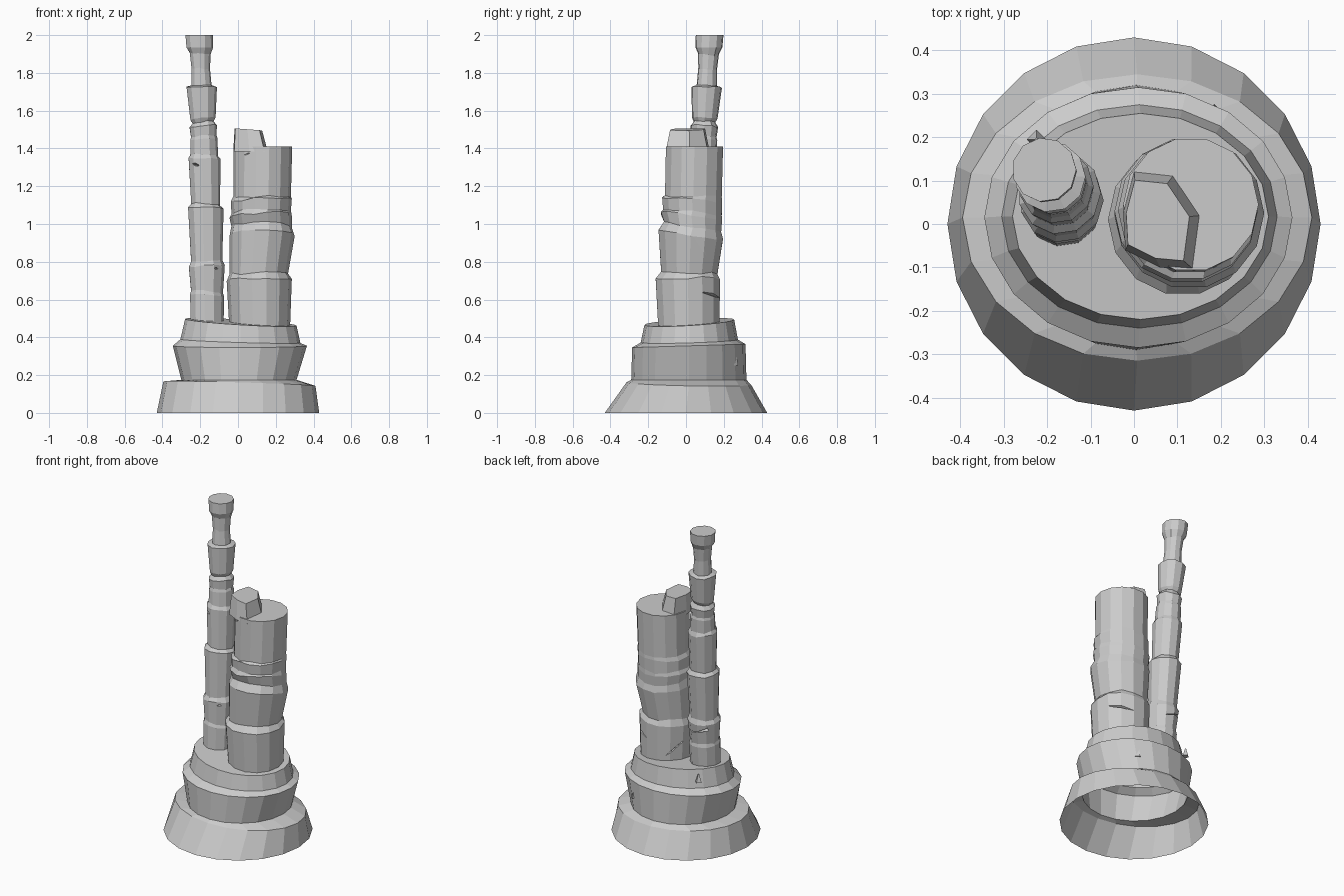
import bpy
import bmesh
import math
import random
from mathutils import Vector, Euler

random.seed(7)

default_cube = bpy.data.objects.get("Cube")
if default_cube:
    bpy.data.objects.remove(default_cube, do_unlink=True)

# One plain stone colour
stone = bpy.data.materials.new("stone_grey")
stone.use_nodes = True
stone_colour = (0.6, 0.6, 0.6, 1.0)
stone.diffuse_color = stone_colour
stone.node_tree.nodes["Principled BSDF"].inputs["Base Color"].default_value = stone_colour


def finish(name, bm):
    """Turn a bmesh into a named stone object."""
    bmesh.ops.recalc_face_normals(bm, faces=bm.faces)
    mesh = bpy.data.meshes.new(name)
    bm.to_mesh(mesh)
    bm.free()
    mesh.materials.append(stone)
    obj = bpy.data.objects.new(name, mesh)
    bpy.context.collection.objects.link(obj)
    return obj


def ring(z, x_min, x_max, y_min, y_max, slope_x=0, slope_y=0, sides=12, jag=0):
    """Points of a tilted ellipse given by its extents."""
    centre_x, centre_y = (x_min + x_max) / 2, (y_min + y_max) / 2
    points = []
    for i in range(sides):
        angle = math.tau * i / sides
        dx = math.cos(angle) * (x_max - x_min) / 2
        dy = math.sin(angle) * (y_max - y_min) / 2
        height = z + slope_x * dx + slope_y * dy + random.uniform(-jag, jag)
        points.append(Vector((centre_x + dx, centre_y + dy, height)))
    return points


def loft(name, rings, close_bottom=True):
    """Skin a stack of rings, capping the top and optionally the bottom."""
    bm = bmesh.new()
    loops = [[bm.verts.new(point) for point in points] for points in rings]
    for lower, upper in zip(loops, loops[1:]):
        for i in range(len(lower)):
            j = (i + 1) % len(lower)
            bm.faces.new((lower[i], lower[j], upper[j], upper[i]))
    bm.faces.new(loops[-1])
    if close_bottom:
        bm.faces.new(list(reversed(loops[0])))
    return finish(name, bm)


def crack(target, location, size, turn, roll):
    """Cut a thin wedge-shaped crack into a pillar."""
    bm = bmesh.new()
    bmesh.ops.create_cone(bm, cap_ends=True, segments=4, radius1=1, radius2=0, depth=2)
    for vert in bm.verts:
        x, y, z = vert.co
        vert.co = Vector((z * size, x * 0.03, y * 0.012))
        vert.co.rotate(Euler((0, roll, turn)))
        vert.co += Vector(location)
    cutter = finish("crack_cutter", bm)
    cutter.hide_render = True
    modifier = target.modifiers.new("crack", 'BOOLEAN')
    modifier.operation = 'DIFFERENCE'
    modifier.object = cutter
    bpy.context.view_layer.objects.active = target
    bpy.ops.object.modifier_apply(modifier=modifier.name)
    bpy.data.objects.remove(cutter, do_unlink=True)


# Stepped hollow base, open underneath
base_rows = [
    (0, -.43, .43, -.43, .43),
    (.155, -.395, .41, -.315, .345, -.03, -.02),
    (.175, -.30, .31, -.29, .32),
    (.355, -.345, .365, -.285, .315, 0, .03),
    (.38, -.305, .33, -.24, .275, -.03, .03),
    (.48, -.28, .31, -.22, .255, -.06, .06),
]
loft("stepped_base", [ring(*row, sides=20) for row in base_rows], close_bottom=False)

# Wide broken pillar
wide_rows = [
    (.44, -.045, .275, -.15, .18),
    (.71, -.06, .285, -.165, .185, .04, 0),
    (.74, -.045, .265, -.135, .17),
    (.94, -.045, .30, -.15, .20, 0, -.13),
    (.985, -.035, .285, -.12, .19, 0, -.13),
    (1.04, -.045, .285, -.137, .195, .05, -.12),
    (1.06, -.035, .28, -.125, .193, .05, -.12),
    (1.125, -.037, .285, -.13, .195, .02, -.06),
    (1.145, -.025, .28, -.115, .193),
    (1.41, -.025, .287, -.11, .20),
]
wide_rings = [ring(*row, sides=14, jag=.008) for row in wide_rows[:-1]]
wide_rings.append(ring(*wide_rows[-1], sides=14))
wide_pillar = loft("wide_pillar", wide_rings)

crack(wide_pillar, (.02, -.09, 1.36), .08, .15, -.35)
crack(wide_pillar, (.03, -.085, 1.30), .09, -.1, .12)
crack(wide_pillar, (.2, .155, .62), .09, 2.6, .2)
crack(wide_pillar, (.27, .1, .85), .1, 1.9, 1.0)
crack(wide_pillar, (.0, .14, .55), .08, .6, .7)

# Broken lump left on top of the wide pillar
lump_foot = [(-.02, -.06), (.06, -.10), (.14, -.107), (.157, .02), (.093, .115), (0, .125), (-.025, .03)]
lump_centre = Vector((.05, .005, 0))
lump_bottom = [Vector((x, y, 1.385)) for x, y in lump_foot]
lump_top = []
for point in lump_bottom:
    shrunk = lump_centre + (point - lump_centre) * .8
    lump_top.append(Vector((shrunk.x - .008, shrunk.y, 1.505 - .06 * point.x)))
loft("broken_lump", [lump_bottom, lump_top])

# Slender leaning pillar: height and radius of each joint
slender_profile = [
    (.44, .088), (.62, .092), (.64, .086), (.775, .097), (.80, .084),
    (1.085, .096), (1.105, .078), (1.345, .086), (1.365, .075),
    (1.45, .073), (1.465, .068), (1.515, .074), (1.54, .057), (1.56, .068),
    (1.725, .082), (1.735, .054), (1.82, .05), (1.9, .056), (1.935, .072), (2, .074),
]
slender_rings = []
for height, radius in slender_profile:
    lean = (height - .44) / 1.56
    x = -.165 - .042 * lean ** 2
    y = .035 + .09 * lean
    level = height > 1.9
    tilt_x = 0 if level else .1 * math.sin(height * 9)
    tilt_y = 0 if level else -.06
    slender_rings.append(ring(height, x - radius, x + radius, y - radius, y + radius,
                              tilt_x, tilt_y, sides=11, jag=0 if level else .005))
slender_pillar = loft("slender_pillar", slender_rings)

crack(slender_pillar, (-.12, -.02, .765), .07, -.5, .1)
crack(slender_pillar, (-.21, .02, 1.31), .06, .3, .3)
crack(slender_pillar, (-.17, .13, .72), .07, .2, .3)

# Small loose chips wedged at the back of the base
for name, place, height in (("rim_chip", (-.225, .195, .46), .05),
                            ("wall_chip", (.185, .255, .30), .1)):
    bm = bmesh.new()
    bmesh.ops.create_cone(bm, cap_ends=True, segments=4, radius1=.022, radius2=.004, depth=height)
    for vert in bm.verts:
        vert.co += Vector(place)
    finish(name, bm)
